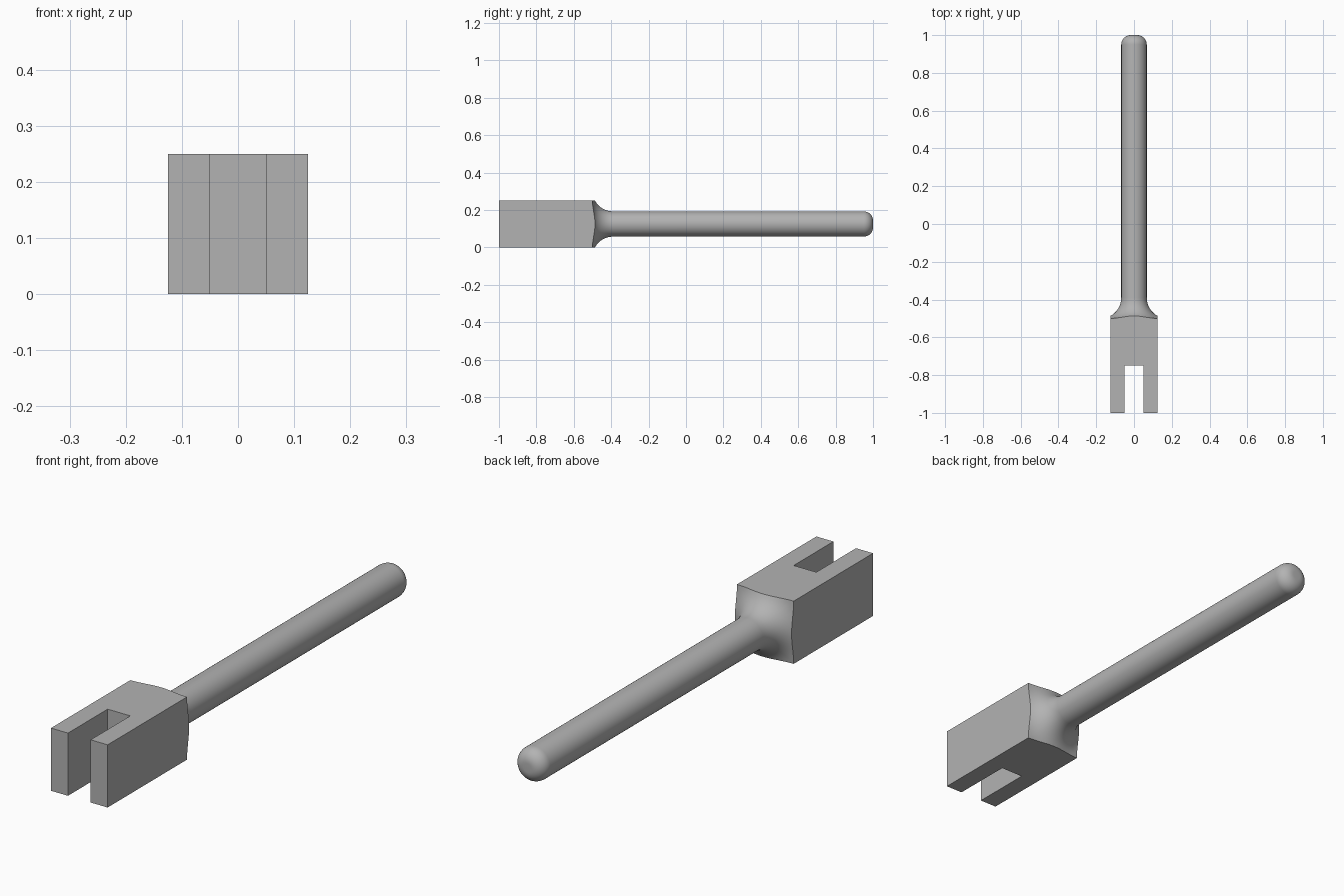
import bpy, bmesh
from math import sin, cos, pi, acos

default = bpy.data.objects.get("Cube")
if default:
    bpy.data.objects.remove(default, do_unlink=True)

HALF = 0.125        # half width of the square head, also the axis height
ROD = 0.0675        # rod radius
FLARE = 0.11        # radius of the concave flare
TIP = 0.05          # radius of the rounded rod end
SEGMENTS, STEPS = 64, 10

metal = bpy.data.materials.new("plain grey")
metal.use_nodes = True
grey = (0.45, 0.45, 0.45, 1)
metal.diffuse_color = grey
metal.node_tree.nodes["Principled BSDF"].inputs["Base Color"].default_value = grey


def section(angle):
    """Radius and y of each ring at one angle, from head front to rod tip."""
    square = HALF / max(abs(cos(angle)), abs(sin(angle)))
    points = [(square, -1)]
    # Flare: concave arc, ending where it meets the square head
    end = acos(max(0, (ROD + FLARE - square) / FLARE))
    for i in range(STEPS + 1):
        a = end * (1 - i / STEPS)
        points.append((ROD + FLARE * (1 - cos(a)), -0.5 + FLARE * (1 - sin(a))))
    # Rounded rod end
    for i in range(STEPS + 1):
        a = pi / 2 * i / STEPS
        points.append((ROD - TIP * (1 - cos(a)), 1 - TIP * (1 - sin(a))))
    return points


# Fork body: square head flaring into a round rod
bm = bmesh.new()
columns = []
for s in range(SEGMENTS):
    angle = 2 * pi * s / SEGMENTS
    columns.append([bm.verts.new((r * cos(angle), y, HALF + r * sin(angle)))
                    for r, y in section(angle)])
for s, here in enumerate(columns):
    after = columns[(s + 1) % SEGMENTS]
    for k in range(len(here) - 1):
        bm.faces.new((here[k], after[k], after[k + 1], here[k + 1]))
for k in (0, -1):
    bm.faces.new([c[k] for c in columns])
bmesh.ops.recalc_face_normals(bm, faces=bm.faces)
mesh = bpy.data.meshes.new("fork_rod")
bm.to_mesh(mesh)
bm.free()
mesh.materials.append(metal)
fork = bpy.data.objects.new("fork_rod", mesh)
bpy.context.collection.objects.link(fork)

# Slot between the two prongs
bpy.ops.mesh.primitive_cube_add(size=1, location=(0, -1, HALF))
cutter = bpy.context.object
cutter.name = "slot_cutter"
cutter.scale = (0.1, 0.5, 0.5)
cutter.hide_render = True
cutter.data.materials.append(metal)

bpy.ops.object.select_all(action='DESELECT')
fork.select_set(True)
bpy.context.view_layer.objects.active = fork
cut = fork.modifiers.new("slot", 'BOOLEAN')
cut.operation = 'DIFFERENCE'
cut.solver = 'EXACT'
cut.object = cutter
bpy.ops.object.modifier_apply(modifier=cut.name)
bpy.data.objects.remove(cutter, do_unlink=True)
bpy.ops.object.shade_smooth_by_angle(angle=pi / 6)
